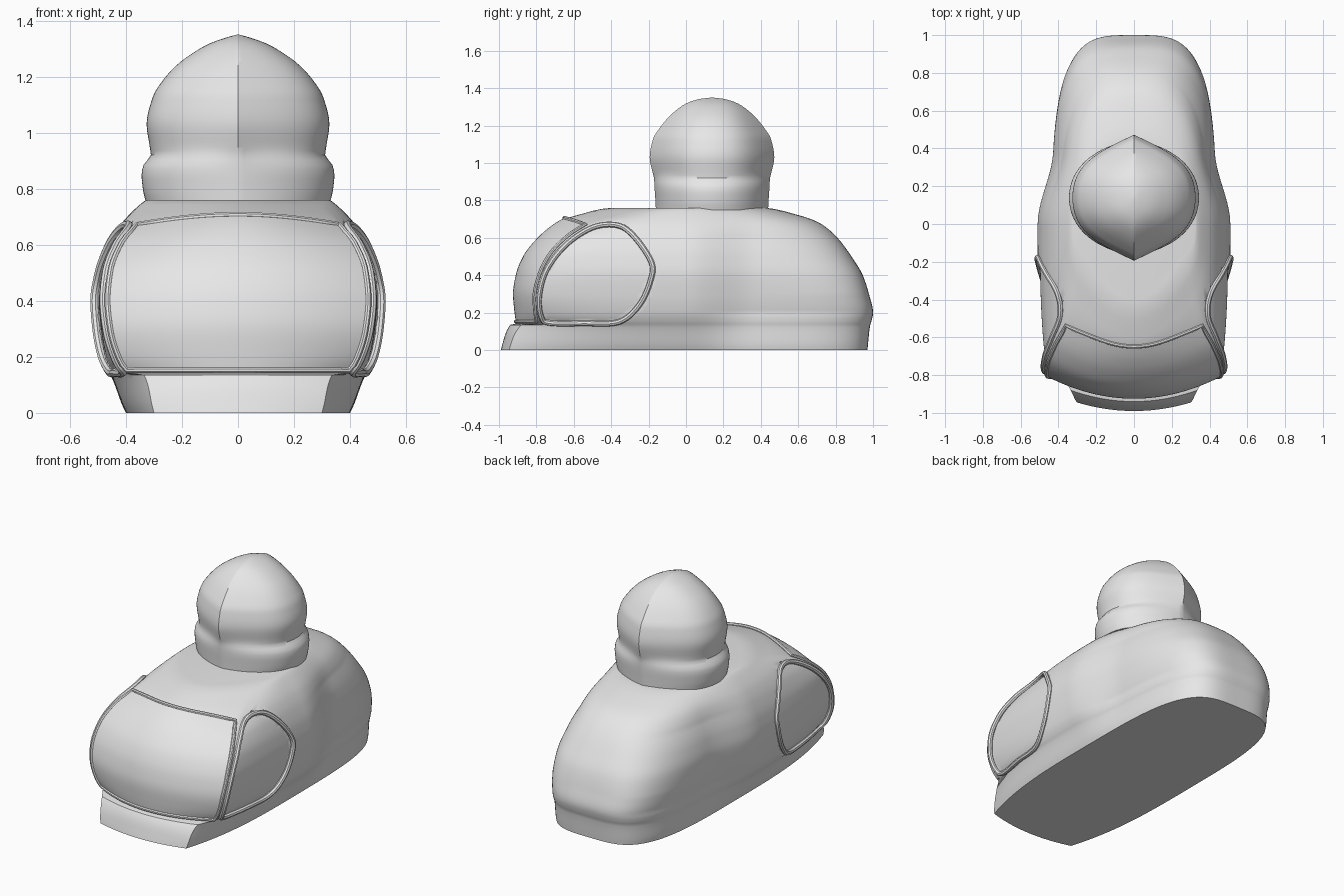
import bpy, bmesh, math
from mathutils import Vector
from mathutils.bvhtree import BVHTree

if "Cube" in bpy.data.objects:
    bpy.data.objects.remove(bpy.data.objects["Cube"])

grey = bpy.data.materials.new("light grey")
grey.diffuse_color = (0.8, 0.8, 0.8, 1)
grey.use_nodes = True
grey.node_tree.nodes["Principled BSDF"].inputs["Base Color"].default_value = grey.diffuse_color


def finish(ob, angle):
    bpy.ops.object.select_all(action='DESELECT')
    ob.select_set(True)
    bpy.context.view_layer.objects.active = ob
    if ob.type == 'CURVE':
        bpy.ops.object.convert(target='MESH')
    bpy.ops.object.shade_smooth_by_angle(angle=math.radians(angle))


def sample(table, z):
    """Smooth monotone interpolation of table rows (z, a, b, ...)."""
    i = 0
    while i < len(table) - 2 and z > table[i + 1][0]:
        i += 1
    def slope(j, c):
        return (table[j + 1][c] - table[j][c]) / (table[j + 1][0] - table[j][0])
    def tangent(j, c):
        if j == 0:
            return slope(0, c)
        if j == len(table) - 1:
            return slope(j - 1, c)
        a, b = slope(j - 1, c), slope(j, c)
        return 0 if a * b <= 0 else 2 * a * b / (a + b)
    h = table[i + 1][0] - table[i][0]
    t = (z - table[i][0]) / h
    out = []
    for c in range(1, len(table[0])):
        p, q = table[i][c], table[i + 1][c]
        out.append((2*t**3 - 3*t*t + 1)*p + (t**3 - 2*t*t + t)*h*tangent(i, c)
                   + (3*t*t - 2*t**3)*q + (t**3 - t*t)*h*tangent(i + 1, c))
    return out


def levels(table, step):
    """Heights of all table rows plus even steps between them."""
    zs = []
    for a, b in zip(table, table[1:]):
        n = max(1, round((b[0] - a[0]) / step))
        zs += [a[0] + (b[0] - a[0]) * k / n for k in range(n)]
    return zs + [table[-1][0]]


def loft(name, half_ring, zs, angle, push=None):
    """Stack mirrored half outlines; each runs front centre to back centre."""
    bm = bmesh.new()
    rings = []
    for z in zs:
        half = half_ring(z)
        full = half + [(-x, y) for x, y in half[-2:0:-1]]
        rings.append([bm.verts.new((x, y, z)) for x, y in full])
    n = len(rings[0])
    for a, b in zip(rings, rings[1:]):
        for i in range(n):
            j = (i + 1) % n
            bm.faces.new((a[i], a[j], b[j], b[i]))
    bm.faces.new(rings[0][::-1])
    bm.faces.new(rings[-1])
    tree = BVHTree.FromBMesh(bm)
    if push:
        for v in bm.verts:
            push(v)
    me = bpy.data.meshes.new(name)
    bm.to_mesh(me)
    bm.free()
    ob = bpy.data.objects.new(name, me)
    bpy.context.collection.objects.link(ob)
    me.materials.append(grey)
    finish(ob, angle)
    return tree


def rim(name, pts, radius):
    """Closed raised rim along a path."""
    cu = bpy.data.curves.new(name, 'CURVE')
    cu.dimensions = '3D'
    cu.bevel_depth = radius
    cu.bevel_resolution = 2
    sp = cu.splines.new('POLY')
    sp.points.add(len(pts) - 1)
    for p, co in zip(sp.points, pts):
        p.co = (*co, 1)
    sp.use_cyclic_u = True
    cu.materials.append(grey)
    ob = bpy.data.objects.new(name, cu)
    bpy.context.collection.objects.link(ob)
    finish(ob, 40)


def smooth_loop(pts, n=6):
    """Closed Catmull-Rom curve through 2D points."""
    out, m = [], len(pts)
    for i in range(m):
        p = [Vector(pts[(i + k) % m]) for k in (-1, 0, 1, 2)]
        for k in range(n):
            t = k / n
            out.append(0.5 * (2*p[1] + (p[2] - p[0])*t + (2*p[0] - 5*p[1] + 4*p[2] - p[3])*t*t
                              + (3*p[1] - p[0] - 3*p[2] + p[3])*t**3))
    return out


# Body: height, front reach, front curvature, front corner x, half width, back reach
BODY = [(0, .99, .045, .30, .40, .97), (.02, .985, .045, .305, .41, .972),
        (.135, .94, .06, .335, .455, .985), (.142, .905, .115, .39, .46, .988),
        (.2, .912, .115, .435, .485, 1.0), (.3, .92, .12, .465, .503, .978),
        (.4, .905, .13, .475, .51, .945), (.5, .865, .14, .465, .495, .885),
        (.6, .785, .155, .425, .46, .81), (.67, .70, .18, .365, .42, .73),
        (.70, .65, .22, .34, .395, .67), (.73, .55, .23, .31, .365, .57),
        (.755, .45, .22, .28, .335, .47), (.76, .40, .22, .25, .325, .43)]


def body_half(z):
    yf, d, xc, w, yb = sample(BODY, z)
    pts = [(xc * i / 16, -yf + d * (i / 16) ** 2) for i in range(17)]
    yc = -yf + d
    for i in range(1, 40):                      # flank
        s = i / 40
        pts.append((xc + (w - xc) * (1 - (1 - s) ** 3), yc * (1 - s)))
    n = 3.7 - 1.3 * max(0, (z - .3) / .46)
    amp = .15 * min(1, z / .2) * (1 - .5 * max(0, (z - .6) / .16))
    for i in range(41):                         # waisted, rounded back
        a = math.pi / 2 * i / 40
        c, s = max(0, math.cos(a)), math.sin(a)
        r = (c ** n + s ** n) ** (-1 / n)
        y = yb * s * r
        t = min(1, y / .38)
        pts.append((0 if i == 40 else w * c * r * (1 - amp * t * t * (3 - 2 * t)), y))
    return pts


# Side window outline in y, z
WINDOW = smooth_loop([(-.775, .18), (-.785, .29), (-.745, .43), (-.64, .565), (-.5, .655),
                      (-.37, .668), (-.28, .61), (-.185, .47), (-.19, .37), (-.25, .24),
                      (-.36, .15), (-.55, .143), (-.73, .145)])


def in_window(y, z):
    inside = False
    for a, b in zip(WINDOW, WINDOW[1:] + WINDOW[:1]):
        if (a.y > z) != (b.y > z) and y < a.x + (z - a.y) * (b.x - a.x) / (b.y - a.y):
            inside = not inside
    return inside


def sink_glass(v):
    if abs(v.co.x) > .3 and -.8 < v.co.y < -.17 and in_window(v.co.y, v.co.z):
        v.co.x -= math.copysign(.012, v.co.x)


tree = loft("body", body_half, levels(BODY, .015), 38, sink_glass)

# Side window rims
for side, label in ((1, "right"), (-1, "left")):
    path = []
    for y, z in WINDOW:
        hit = tree.ray_cast(Vector((2 * side, y, z)), Vector((-side, 0, 0)))[0]
        if hit:
            path.append((hit.x + side * .003, y, z))
    rim("side_window_rim_" + label, path, .015)


# Windscreen: a thin skin over the front, with a rim round it
def front_point(u, v, lift):
    z = .152 + v * (.665 + .037 * (1 - u * u) - .152)
    yf, d, xc, w, yb = sample(BODY, z)
    return (u * xc, -yf + d * u * u - lift, z + lift * v)


bm = bmesh.new()
grid = [[bm.verts.new(front_point(-.98 + 1.96 * i / 32, j / 24, .005)) for i in range(33)]
        for j in range(25)]
for j in range(24):
    for i in range(32):
        bm.faces.new((grid[j][i], grid[j][i + 1], grid[j + 1][i + 1], grid[j + 1][i]))
me = bpy.data.meshes.new("windscreen")
bm.to_mesh(me)
bm.free()
me.materials.append(grey)
screen = bpy.data.objects.new("windscreen", me)
bpy.context.collection.objects.link(screen)
finish(screen, 40)

N = 24
edge = [(-.98 + 1.96 * i / N, 0) for i in range(N)] + [(.98, i / N) for i in range(N)]
edge += [(-u, 1 - v) for u, v in edge]
rim("windscreen_rim", [front_point(u, v, .004) for u, v in edge], .011)

# Turret: height, half width, half length, front and back crease strength
TURRET = [(.75, .328, .30, .15), (.79, .338, .302, .15), (.85, .344, .306, .15),
          (.885, .337, .308, .18), (.92, .311, .310, .28), (.95, .315, .318, .4),
          (1.03, .326, .333, .45), (1.13, .303, .315, .45), (1.18, .273, .285, .45),
          (1.24, .22, .237, .42), (1.29, .152, .182, .35), (1.32, .097, .135, .3),
          (1.343, .03, .065, .2), (1.35, .003, .006, .1)]


def turret_half(z):
    hx, hy, k = sample(TURRET, z)
    pts = []
    for i in range(49):
        a = math.pi * i / 48
        x = math.sin(a) if 0 < i < 48 else 0
        y = abs(math.cos(a)) - k * x * (1 - x)
        pts.append((hx * x, .139 - math.copysign(hy * y, math.cos(a))))
    return pts


loft("turret", turret_half, levels(TURRET, .015), 36)
